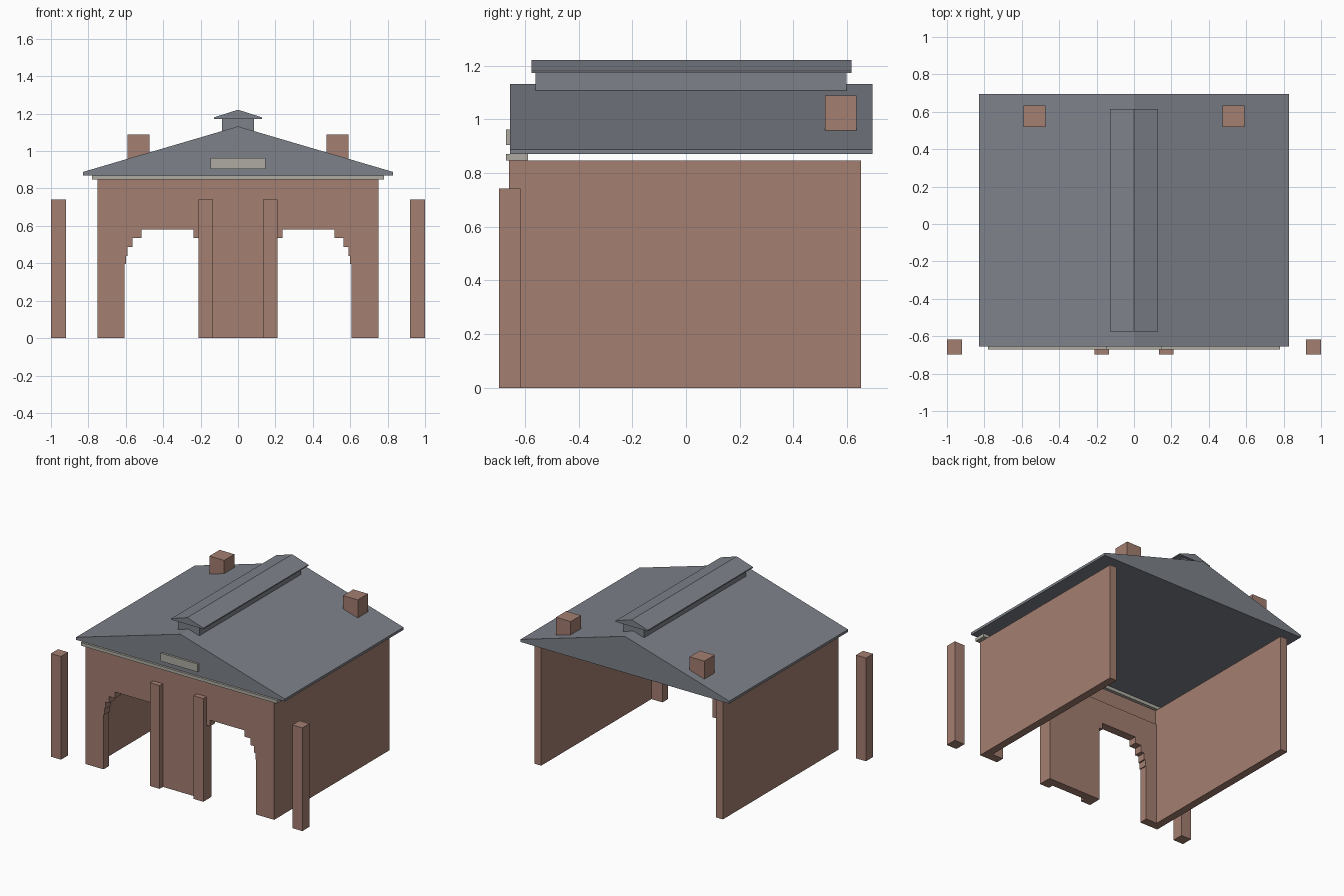
import bpy
import bmesh

cube = bpy.data.objects.get("Cube")
if cube:
    bpy.data.objects.remove(cube, do_unlink=True)


def material(name, color):
    mat = bpy.data.materials.new(name)
    mat.use_nodes = True
    mat.diffuse_color = (*color, 1)
    mat.node_tree.nodes["Principled BSDF"].inputs["Base Color"].default_value = (*color, 1)
    return mat


brick = material("brick", (0.37, 0.21, 0.165))
slate = material("slate", (0.205, 0.22, 0.25))
stone = material("stone", (0.42, 0.41, 0.36))


def extrude_profile(name, outline, y0, y1, mat):
    """Extrude a closed x-z outline from y0 to y1."""
    bm = bmesh.new()
    face = bm.faces.new([bm.verts.new((x, y0, z)) for x, z in outline])
    result = bmesh.ops.extrude_face_region(bm, geom=[face])
    moved = [v for v in result["geom"] if isinstance(v, bmesh.types.BMVert)]
    bmesh.ops.translate(bm, verts=moved, vec=(0, y1 - y0, 0))
    bmesh.ops.recalc_face_normals(bm, faces=bm.faces)
    mesh = bpy.data.meshes.new(name)
    bm.to_mesh(mesh)
    bm.free()
    mesh.materials.append(mat)
    obj = bpy.data.objects.new(name, mesh)
    bpy.context.collection.objects.link(obj)
    return obj


def box(name, x, y, z, mat):
    outline = [(x[0], z[0]), (x[1], z[0]), (x[1], z[1]), (x[0], z[1])]
    return extrude_profile(name, outline, *y, mat)


def gable(name, half, y, z_base, z_eave, z_peak):
    outline = [(-half, z_base), (half, z_base), (half, z_eave), (0, z_peak), (-half, z_eave)]
    return extrude_profile(name, outline, *y, slate)


# Front wall: two openings with stepped corbels at their shoulders
arch = [(0.21, 0), (0.21, 0.535), (0.238, 0.535), (0.238, 0.58),
        (0.515, 0.58), (0.515, 0.535), (0.563, 0.535), (0.563, 0.487),
        (0.59, 0.487), (0.59, 0.44), (0.6, 0.44), (0.6, 0.395),
        (0.607, 0.395), (0.607, 0)]
half_wall = arch + [(0.75, 0), (0.75, 0.74)]
mirrored = [(-x, z) for x, z in reversed(half_wall)]
extrude_profile("front_wall", half_wall + mirrored, -0.66, -0.6, brick)
box("front_wall_upper", (-0.75, 0.75), (-0.66, -0.61), (0.74, 0.847), brick)

# Paired side walls, columns and chimneys
for side, label in ((1, "left"), (-1, "right")):
    def span(a, b):
        return sorted((side * a, side * b))

    box(label + "_side_wall", span(0.695, 0.75), (-0.659, 0.652), (0, 0.847), brick)
    box(label + "_outer_column", span(0.92, 1), (-0.697, -0.617), (0, 0.742), brick)
    box(label + "_inner_column", span(0.135, 0.212), (-0.697, -0.617), (0, 0.742), brick)
    box(label + "_chimney", span(0.473, 0.59), (0.518, 0.634), (0.94, 1.088), brick)

# Stone trim
box("stone_cornice", (-0.78, 0.78), (-0.67, -0.588), (0.847, 0.87), stone)
box("gable_plaque", (-0.147, 0.147), (-0.67, -0.65), (0.905, 0.962), stone)

# Main roof and raised ridge vent
gable("main_roof", 0.83, (-0.655, 0.695), 0.87, 0.888, 1.132)
box("ridge_vent_base", (-0.085, 0.085), (-0.56, 0.597), (1.09, 1.178), slate)
gable("ridge_vent_roof", 0.128, (-0.576, 0.616), 1.172, 1.18, 1.221)
